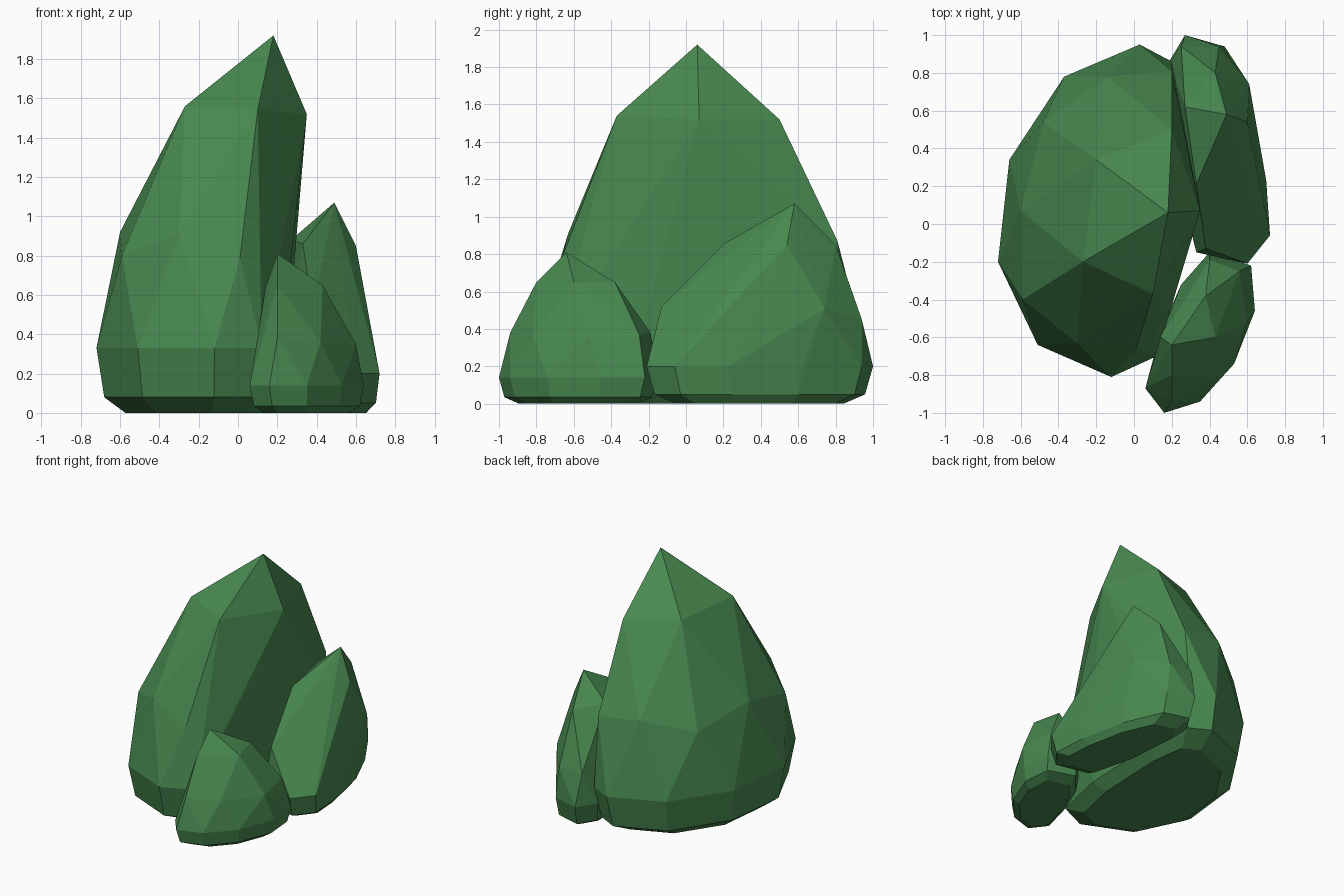
import bpy, bmesh

green = bpy.data.materials.new("rock_green")
green.diffuse_color = (0.065, 0.25, 0.08, 1)


def rock(name, apex, crown, waist, outline, z_wide, z_low):
    """Faceted boulder: hull of an apex, upper corners and a widest outline
    that tapers in two steps to a flat base."""
    n = len(outline)
    cx = sum(p[0] for p in outline) / n
    cy = sum(p[1] for p in outline) / n
    pts = [apex] + crown + waist
    for z, s in ((z_wide, 1.0), (z_low, 0.93), (0.0, 0.74)):
        pts += [(cx + (x - cx) * s, cy + (y - cy) * s, z) for x, y in outline]
    bm = bmesh.new()
    for p in pts:
        bm.verts.new(p)
    res = bmesh.ops.convex_hull(bm, input=bm.verts[:])
    loose = [v for v in bm.verts if not v.link_faces]
    bmesh.ops.delete(bm, geom=loose, context='VERTS')
    bmesh.ops.recalc_face_normals(bm, faces=bm.faces[:])
    me = bpy.data.meshes.new(name)
    bm.to_mesh(me)
    bm.free()
    me.materials.append(green)
    ob = bpy.data.objects.new(name, me)
    bpy.context.collection.objects.link(ob)
    return ob


# Tall rock with a steep, nearly flat right side
rock("tall_rock", (0.18, 0.06, 1.92),
     [(-0.27, -0.20, 1.56), (-0.20, 0.34, 1.55), (0.10, -0.37, 1.54),
      (0.20, 0.50, 1.52), (0.35, 0.07, 1.52)],
     [(0.01, -0.66, 0.79), (0.20, -0.37, 0.90), (0.20, 0.81, 0.87),
      (-0.14, 0.78, 0.91), (-0.48, 0.54, 0.82), (-0.60, 0.07, 0.92),
      (-0.59, -0.40, 0.80), (-0.30, -0.63, 0.91)],
     [(-0.72, -0.20), (-0.66, 0.34), (-0.37, 0.78), (0.03, 0.95), (0.20, 0.86),
      (0.25, 0.50), (0.22, -0.25), (0.12, -0.70), (-0.12, -0.81), (-0.51, -0.64)],
     0.33, 0.08)

# Slab leaning against the right side towards the back
rock("back_rock", (0.49, 0.58, 1.07),
     [(0.27, 0.62, 0.88), (0.33, 0.21, 0.86), (0.60, 0.54, 0.85),
      (0.43, 0.80, 0.85)],
     [(0.38, -0.13, 0.52), (0.64, 0.27, 0.50), (0.61, 0.74, 0.51),
      (0.45, 0.94, 0.45), (0.25, 0.94, 0.45), (0.24, 0.30, 0.50)],
     [(0.72, -0.06), (0.70, 0.23), (0.62, 0.62), (0.48, 0.94), (0.27, 1.00),
      (0.18, 0.85), (0.22, 0.30), (0.33, -0.15), (0.60, -0.21)],
     0.20, 0.05)

# Small rock at the front right
rock("front_rock", (0.20, -0.64, 0.81),
     [(0.14, -0.60, 0.64), (0.20, -0.80, 0.65), (0.43, -0.60, 0.65),
      (0.38, -0.38, 0.65)],
     [(0.20, -0.94, 0.38), (0.12, -0.80, 0.40), (0.42, -0.82, 0.36),
      (0.60, -0.52, 0.35), (0.56, -0.25, 0.37), (0.40, -0.19, 0.38)],
     [(0.16, -1.00), (0.35, -0.94), (0.53, -0.74), (0.64, -0.46), (0.62, -0.22),
      (0.40, -0.15), (0.25, -0.32), (0.14, -0.57), (0.06, -0.87)],
     0.14, 0.035)
